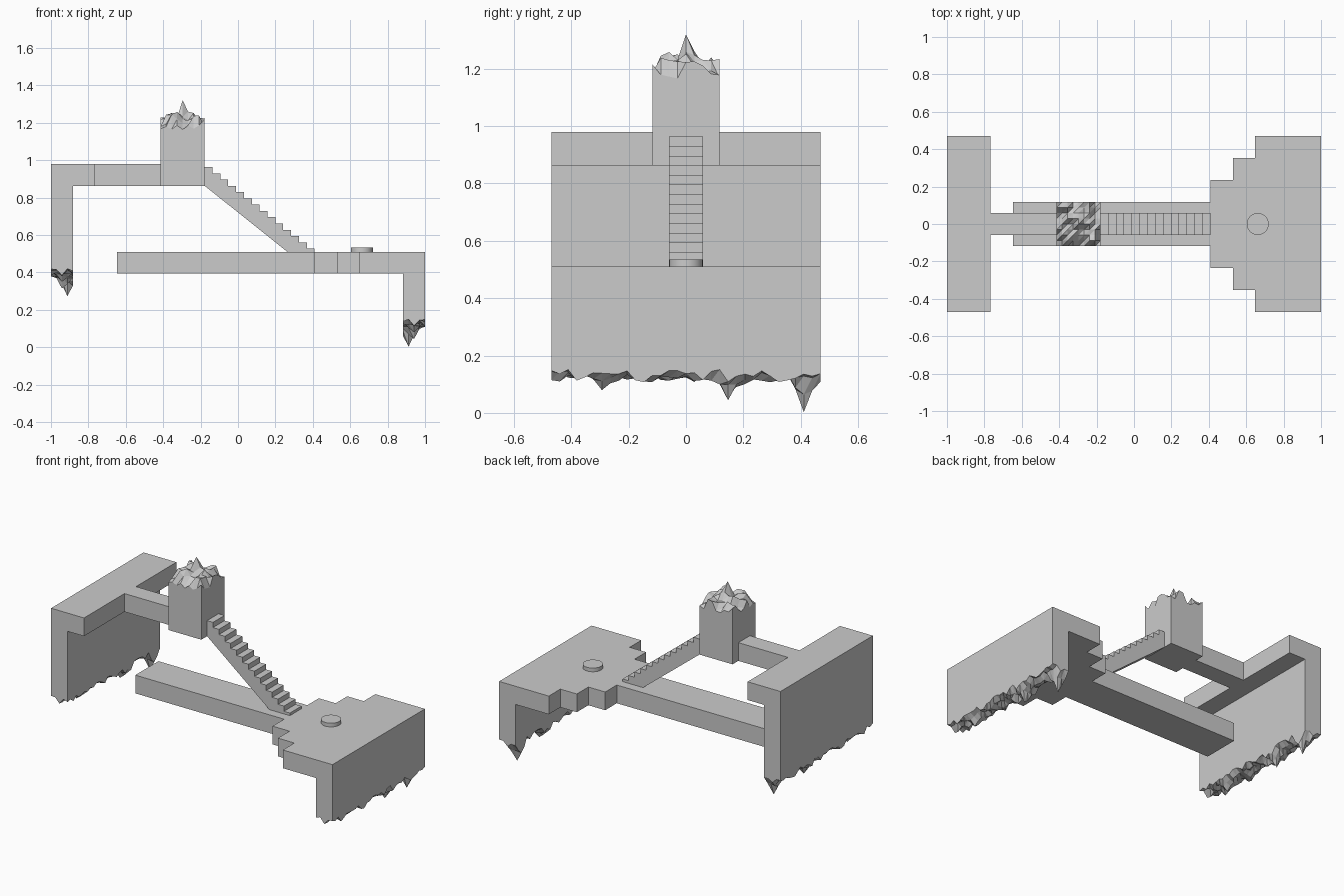
import bpy, bmesh, random
from mathutils import Vector

if "Cube" in bpy.data.objects:
    bpy.data.objects.remove(bpy.data.objects["Cube"])

M = 0.1173            # building module
random.seed(7)


def finish(name, bm):
    bmesh.ops.recalc_face_normals(bm, faces=bm.faces)
    me = bpy.data.meshes.new(name)
    bm.to_mesh(me)
    bm.free()
    ob = bpy.data.objects.new(name, me)
    bpy.context.collection.objects.link(ob)
    return ob


def prism(name, pts, direction):
    """Extrude a closed outline of 3D points along a direction."""
    bm = bmesh.new()
    face = bm.faces.new([bm.verts.new(p) for p in pts])
    ext = bmesh.ops.extrude_face_region(bm, geom=[face], use_keep_orig=True)
    moved = [v for v in ext["geom"] if isinstance(v, bmesh.types.BMVert)]
    bmesh.ops.translate(bm, verts=moved, vec=Vector(direction))
    return finish(name, bm)


def plan(name, half, z0, z1):
    """Slab from half an outline (x, y), mirrored across y = 0."""
    pts = half + [(x, -y) for x, y in reversed(half)]
    return prism(name, [(x, y, z0) for x, y in pts], (0, 0, z1 - z0))


def broken_block(name, x0, x1, y0, y1, nx, ny, z_flat, height, cap):
    """Block with one flat end at z_flat and one broken end shaped by height(x, y)."""
    bm = bmesh.new()
    g = [[None] * (ny + 1) for _ in range(nx + 1)]
    for i in range(nx + 1):
        for j in range(ny + 1):
            x, y = x0 + (x1 - x0) * i / nx, y0 + (y1 - y0) * j / ny
            g[i][j] = bm.verts.new((x, y, height(x, y)))
    for i in range(nx):
        for j in range(ny):
            a, b, c, d = g[i][j], g[i + 1][j], g[i + 1][j + 1], g[i][j + 1]
            bm.faces.new((a, b, c))
            bm.faces.new((a, c, d))
    corners = [bm.verts.new((x, y, z_flat))
               for x, y in ((x0, y0), (x1, y0), (x1, y1), (x0, y1))]
    sides = ([g[i][0] for i in range(nx + 1)], g[nx],
             [g[i][ny] for i in range(nx, -1, -1)], g[0][::-1])
    for k, edge in enumerate(sides):
        bm.faces.new(list(edge) + [corners[(k + 1) % 4], corners[k]])
    if cap:
        bm.faces.new(corners)
    return finish(name, bm)


# decks: stepped lower landing with its walkway, upper T-shaped platform
Z0, Z1, U0, U1 = 0.393, 0.51, 0.863, 0.98
plan("lower_deck", [(-0.648, M), (0.41, M), (0.41, 2 * M), (0.53, 2 * M), (0.53, 3 * M),
                    (0.647, 3 * M), (0.647, 4 * M), (1, 4 * M)], Z0, Z1)
plan("upper_deck", [(-1, 4 * M), (-0.766, 4 * M), (-0.766, M / 2), (-0.413, M / 2)], U0, U1)

# hanging walls with broken lower ends (same break, mirrored and raised on the left)
SPIKES = [(-0.29, 0.94, 0.065), (-0.235, 0.93, 0.03), (-0.12, 0.95, 0.045), (-0.01, 0.93, 0.03),
          (0.15, 0.93, 0.11), (0.21, 0.95, 0.05), (0.30, 0.94, 0.035), (0.411, 0.912, 0.14),
          (0.44, 0.97, 0.03)]
noise = {}


def wall_break(x, y):
    key = (round(abs(x) * 500), round(y * 500))
    n = noise.setdefault(key, random.uniform(0, 0.045))
    drop = n
    for sy, sx, d in SPIKES:
        r = max(abs(y - sy) / 0.05, abs(abs(x) - sx) / 0.07)
        drop = max(drop, d * (1 - r) + n * 0.4)
    return max(0.152 - drop, 0.0)


broken_block("right_wall", 1 - M, 1, -4 * M, 4 * M, 4, 32, Z0, wall_break, False)
broken_block("left_wall", -1, M - 1, -4 * M, 4 * M, 4, 32, U0,
             lambda x, y: wall_break(x, y) + 0.27, False)


# pillar with a broken crown
def crown(x, y):
    cx, cy = (x + 0.296) / M, y / M
    edge = max(abs(cx), abs(cy))
    if edge < 0.1:
        return 1.32
    if edge > 0.98:
        return random.uniform(1.16, 1.235)
    return random.uniform(1.17, 1.235) + 0.055 * (1 - edge)


broken_block("pillar", -0.296 - M, -0.296 + M, -M, M, 8, 8, U0, crown, True)

# staircase profile, extruded across its width
N, X0, X1 = 14, -0.296 + M, 0.41
run, rise = (X1 - X0) / N, (U1 - Z1) / N
profile = [(X0, U0)]
for i in range(N):
    z = U1 - rise * (i + 0.5)
    profile += [(X0 + run * i, z), (X0 + run * (i + 1), z)]
profile += [(X1, Z1), (X0 + run / rise * (U0 - Z1), Z1)]
prism("staircase", [(x, -M / 2, z) for x, z in profile], (0, M, 0))

# round plate on the landing
bpy.ops.mesh.primitive_cylinder_add(vertices=32, radius=M / 2, depth=0.024,
                                    location=(0.662, 0, Z1 + 0.012))
bpy.context.object.name = "round_plate"
bpy.ops.object.shade_smooth_by_angle()
